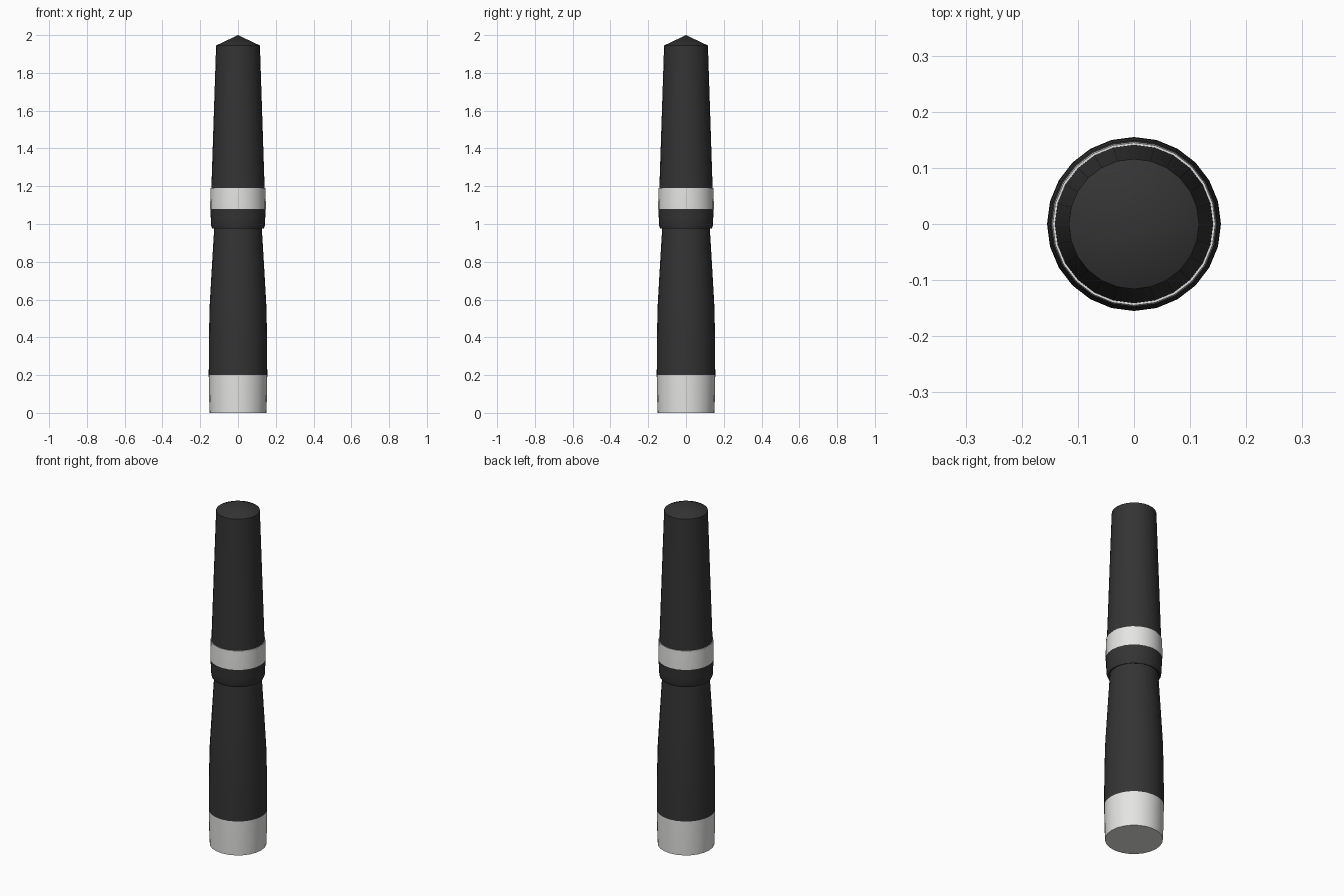
import bpy, bmesh, math

cube = bpy.data.objects.get("Cube")
if cube:
    bpy.data.objects.remove(cube, do_unlink=True)

SIDES = 24


def make_material(name, rgb):
    mat = bpy.data.materials.new(name)
    mat.use_nodes = True
    color = (*rgb, 1.0)
    mat.diffuse_color = color
    mat.node_tree.nodes["Principled BSDF"].inputs["Base Color"].default_value = color
    return mat


def lathe(name, profile, mat):
    """Revolve (radius, height) points about z; zero radius closes at a pole."""
    bm = bmesh.new()
    verts = [bm.verts.new((r, 0, z)) for r, z in profile]
    edges = [bm.edges.new(pair) for pair in zip(verts, verts[1:])]
    bmesh.ops.spin(bm, geom=verts + edges, cent=(0, 0, 0), axis=(0, 0, 1),
                   angle=math.tau, steps=SIDES, use_merge=True)
    bmesh.ops.remove_doubles(bm, verts=bm.verts, dist=1e-5)
    bmesh.ops.recalc_face_normals(bm, faces=bm.faces)
    mesh = bpy.data.meshes.new(name)
    bm.to_mesh(mesh)
    bm.free()
    mesh.materials.append(mat)
    obj = bpy.data.objects.new(name, mesh)
    bpy.context.collection.objects.link(obj)
    bpy.ops.object.select_all(action="DESELECT")
    obj.select_set(True)
    bpy.context.view_layer.objects.active = obj
    bpy.ops.object.shade_smooth_by_angle(angle=math.radians(28))
    return obj


black = make_material("soft black", (0.034, 0.034, 0.034))
white = make_material("off white", (0.78, 0.78, 0.77))

# Pale cap at the foot, closed underneath
lathe("base_cap", [(0, 0), (0.15, 0), (0.153, 0.08), (0.155, 0.2)], white)

# Lower grip, narrowing towards the collar
lathe("lower_body", [(0.155, 0.2), (0.154, 0.4), (0.15, 0.57),
                     (0.138, 0.78), (0.126, 0.98)], black)

# Dark collar with a rounded lower lip
lathe("collar", [(0.126, 0.98), (0.136, 0.975), (0.142, 0.99),
                 (0.144, 1.03), (0.147, 1.08)], black)

# Pale band above the collar, with a narrow top ledge
lathe("collar_band", [(0.147, 1.08), (0.147, 1.12), (0.145, 1.19),
                      (0.141, 1.19)], white)

# Tapered upper body and shallow conical tip
lathe("upper_body", [(0.141, 1.19), (0.116, 1.945), (0, 2.0)], black)
